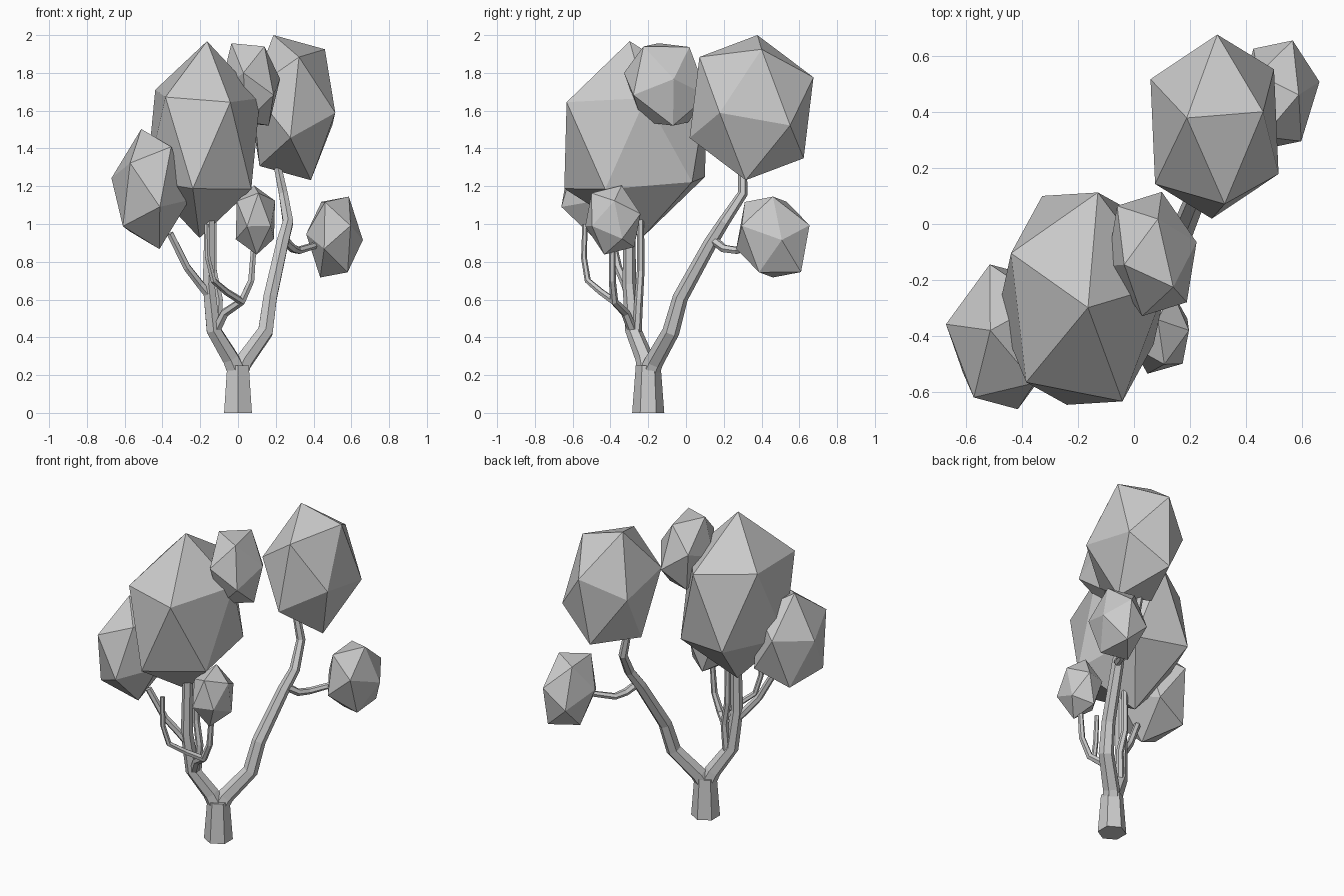
import bpy
import bmesh
import math
from mathutils import Matrix, Vector

cube = bpy.data.objects.get("Cube")
if cube:
    bpy.data.objects.remove(cube, do_unlink=True)


def make_material(name, colour):
    material = bpy.data.materials.new(name)
    material.use_nodes = True
    material.diffuse_color = colour
    shader = next(n for n in material.node_tree.nodes if n.type == 'BSDF_PRINCIPLED')
    shader.inputs["Base Color"].default_value = colour
    return material


grey = make_material("plain grey", (0.6, 0.6, 0.6, 1))


def add_object(name, bm):
    bmesh.ops.recalc_face_normals(bm, faces=bm.faces[:])
    mesh = bpy.data.meshes.new(name)
    bm.to_mesh(mesh)
    bm.free()
    mesh.materials.append(grey)
    obj = bpy.data.objects.new(name, mesh)
    bpy.context.collection.objects.link(obj)
    return obj


def foliage(name, centre, *corners):
    """Stretched icosahedron, placed by its centre and the corners of one face."""
    bm = bmesh.new()
    bmesh.ops.create_icosphere(bm, subdivisions=1, radius=1)
    bm.faces.ensure_lookup_table()
    centre = Vector(centre)
    source = Matrix([v.co for v in bm.faces[0].verts]).transposed()
    target = Matrix([Vector(c) - centre for c in corners]).transposed()
    shape = target @ source.inverted()
    for v in bm.verts:
        v.co = centre + shape @ v.co
    return add_object(name, bm)


def limb(name, path, start_radius, end_radius, sides=6):
    """Tapered flat-sided tube along a path."""
    bm = bmesh.new()
    points = [Vector(p) for p in path]
    last = len(points) - 1
    rings = []
    for i, point in enumerate(points):
        before = (point - points[max(i - 1, 0)]).normalized()
        after = (points[min(i + 1, last)] - point).normalized()
        turn = Vector((0, 0, 1)).rotation_difference(before + after)
        radius = start_radius + (end_radius - start_radius) * i / last
        ring = []
        for k in range(sides):
            angle = math.tau * k / sides + math.pi / 2
            offset = Vector((math.cos(angle), math.sin(angle), 0)) * radius
            ring.append(bm.verts.new(point + turn @ offset))
        rings.append(ring)
    for low, high in zip(rings, rings[1:]):
        for k in range(sides):
            n = (k + 1) % sides
            bm.faces.new((low[k], low[n], high[n], high[k]))
    bm.faces.new(rings[0])
    bm.faces.new(rings[-1])
    return add_object(name, bm)


# Trunk and the two main boughs of the fork
limb("trunk", [(0, -.2, 0), (0, -.2, .25)], .085, .066)
limb("left_bough", [(0, -.2, .2), (.03, -.17, .27), (.145, -.08, .43), (.17, -.03, .61),
                    (.235, .13, .9), (.265, .2, 1.01), (.24, .3, 1.16), (.2, .3, 1.35)], .055, .022)
limb("right_bough", [(0, -.2, .2), (-.04, -.22, .29), (-.13, -.28, .44),
                     (-.155, -.3, .68), (-.15, -.3, 1.05)], .055, .03)

# Thin side branches
limb("left_twig", [(.24, .14, .92), (.29, .2, .87), (.32, .27, .86), (.45, .4, .9)], .025, .018)
limb("inner_stem", [(-.11, -.26, .42), (-.1, -.25, .6), (-.13, -.24, .75), (-.13, -.24, 1.05)], .025, .018)
limb("right_twig", [(-.15, -.3, .62), (-.2, -.32, .68), (-.27, -.36, .77), (-.36, -.4, .95)], .025, .02)
limb("front_twig", [(-.12, -.28, .43), (-.07, -.32, .53), (.02, -.38, .59),
                    (.07, -.39, .7), (.085, -.39, .9)], .027, .016)
limb("bare_twig", [(.02, -.38, .59), (-.06, -.45, .64), (-.13, -.52, .7),
                   (-.16, -.54, .82), (-.165, -.535, 1)], .02, .014)

# Foliage clumps
foliage("main_foliage", (-.184, -.266, 1.447),
        (-.164, -.298, 1.968), (-.384, -.564, 1.672), (-.041, -.632, 1.645))
foliage("upper_foliage", (.064, -.107, 1.739),
        (-.035, -.145, 1.957), (.14, -.225, 1.94), (.085, .018, 1.937))
foliage("back_foliage", (.287, .347, 1.616),
        (.188, .378, 2), (.323, .071, 1.884), (.46, .4, 1.925))
foliage("left_foliage", (.511, .46, .931),
        (.587, .46, 1.145), (.596, .295, .991), (.661, .507, .915))
foliage("right_foliage", (-.464, -.402, 1.185),
        (-.512, -.379, 1.503), (-.67, -.357, 1.243), (-.571, -.618, 1.323))
foliage("front_foliage", (.092, -.387, 1.021),
        (.085, -.341, 1.204), (.108, -.5, 1.164), (.196, -.379, 1.123))
